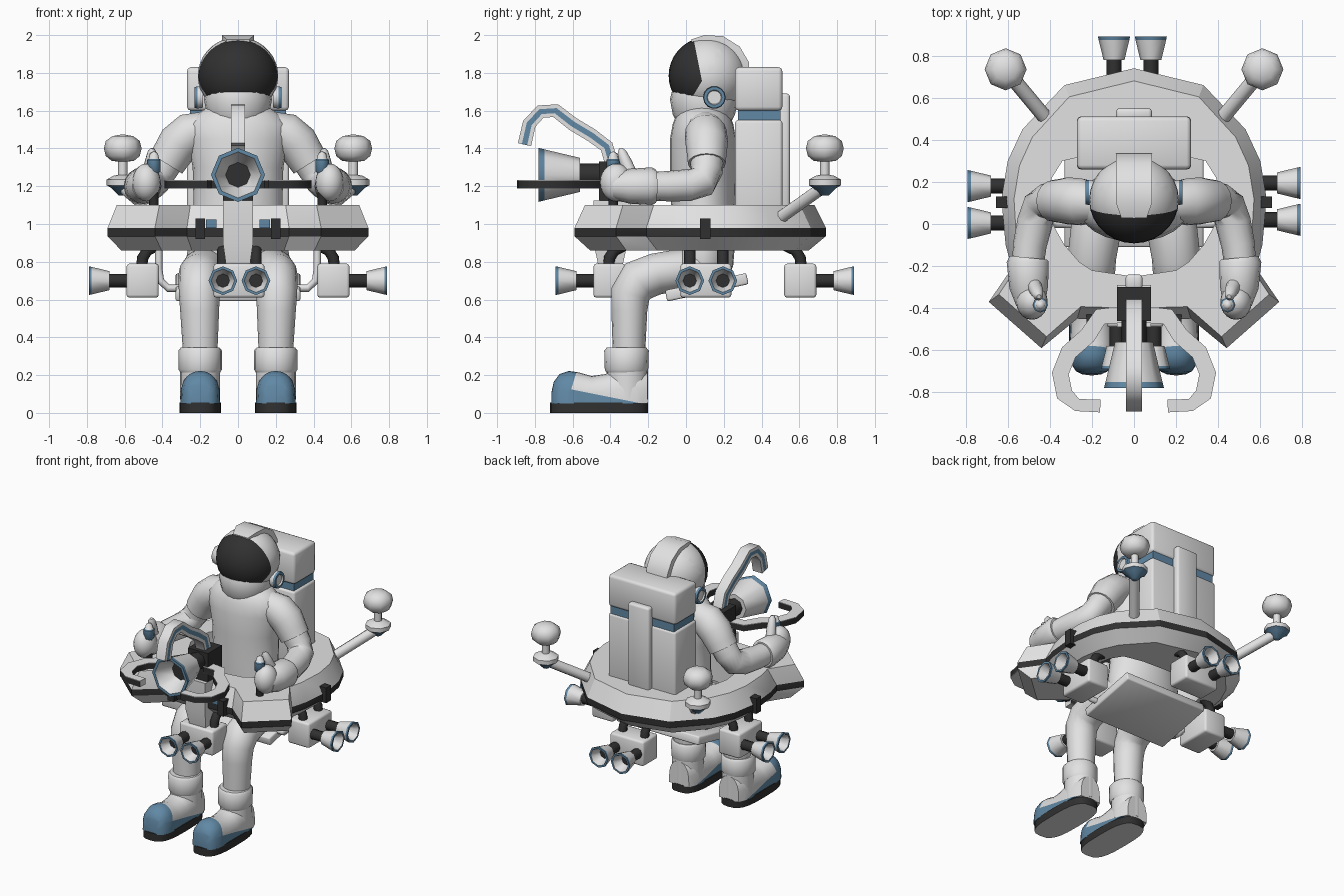
import bpy, bmesh, math
from mathutils import Vector, Matrix

cube = bpy.data.objects.get("Cube")
if cube:
    bpy.data.objects.remove(cube)

WHITE, BLACK, BLUE = 0, 1, 2
X, Y, Z = Vector((1, 0, 0)), Vector((0, 1, 0)), Vector((0, 0, 1))
ID = Matrix.Identity(4)


def material(name, rgb):
    m = bpy.data.materials.new(name)
    m.use_nodes = True
    m.diffuse_color = (*rgb, 1)
    m.node_tree.nodes["Principled BSDF"].inputs["Base Color"].default_value = (*rgb, 1)
    return m


MATS = [material("suit_white", (.76, .76, .76)),
        material("black", (.03, .03, .03)),
        material("steel_blue", (.12, .25, .38))]


def finish(name, bm, M=ID, mirror=False, angle=48):
    bmesh.ops.remove_doubles(bm, verts=bm.verts, dist=1e-5)
    bmesh.ops.recalc_face_normals(bm, faces=bm.faces)
    bm.transform(M)
    me = bpy.data.meshes.new(name)
    bm.to_mesh(me)
    bm.free()
    for m in MATS:
        me.materials.append(m)
    me.shade_smooth()
    me.set_sharp_from_angle(angle=math.radians(angle))
    ob = bpy.data.objects.new(name, me)
    bpy.context.collection.objects.link(ob)
    if mirror:
        ob.modifiers.new("Mirror", 'MIRROR').use_mirror_merge = False
    return ob


def loft(rings, mat=lambda i, j: 0, closed=False, caps=None):
    """Skin a list of equal rings; caps are the two end materials."""
    bm = bmesh.new()
    vs = [[bm.verts.new(p) for p in r] for r in rings]
    n = len(vs[0])
    for i in range(len(vs) if closed else len(vs) - 1):
        a, b = vs[i], vs[(i + 1) % len(vs)]
        for j in range(n):
            k = (j + 1) % n
            bm.faces.new((a[j], a[k], b[k], b[j])).material_index = mat(i, j)
    for r, m in zip((vs[0], vs[-1]), caps or ()):
        if (r[0].co - r[n // 2].co).length > 1e-4:
            bm.faces.new(r).material_index = m
    return bm


def circle(n):
    return [(math.cos(math.tau * k / n), math.sin(math.tau * k / n)) for k in range(n)]


def sweep(name, pts, sizes, section=None, ref=X, mat=lambda i, j: 0, **kw):
    """Carry a section along a path; sizes are (across, along ref) half widths."""
    pts = [Vector(p) for p in pts]
    if not isinstance(sizes, list):
        sizes = [sizes] * len(pts)
    rings = []
    for i, p in enumerate(pts):
        t = (pts[min(i + 1, len(pts) - 1)] - pts[max(i - 1, 0)]).normalized()
        u = t.cross(ref).normalized()
        v = u.cross(t)
        s = sizes[i] if isinstance(sizes[i], tuple) else (sizes[i], sizes[i])
        rings.append([p + u * a * s[0] + v * b * s[1] for a, b in section or circle(16)])
    return finish(name, loft(rings, mat, caps=(0, 0)) if mat(0, 0) == 0
                  else loft(rings, mat, caps=(1, 1)), **kw)


def lathe(name, profile, mats, loc=(0, 0, 0), axis=Z, sides=8, M=ID, **kw):
    rings = [[(r * c, r * s, h) for c, s in circle(sides)] for h, r in profile]
    T = Matrix.Translation(loc) @ axis.to_track_quat('Z', 'Y').to_matrix().to_4x4()
    return finish(name, loft(rings, lambda i, j: mats[i], caps=(mats[0], mats[-1])), M @ T, **kw)


def box(name, lo, hi, mat=WHITE, bevel=0.0, M=ID, **kw):
    lo, hi = Vector(lo), Vector(hi)
    bm = bmesh.new()
    bmesh.ops.create_cube(bm, size=1, matrix=Matrix.Translation((lo + hi) / 2) @ Matrix.Diagonal((*(hi - lo), 1)))
    if bevel:
        bmesh.ops.bevel(bm, geom=bm.edges[:], offset=bevel, segments=2, profile=.5, affect='EDGES')
    for f in bm.faces:
        f.material_index = mat
    return finish(name, bm, M, **kw)


def paint(bm, planes, rule, mat):
    """Cut along planes, then colour the faces that satisfy the rule."""
    for co, no in planes:
        bmesh.ops.bisect_plane(bm, geom=bm.verts[:] + bm.edges[:] + bm.faces[:], plane_co=co, plane_no=no)
    for f in bm.faces:
        if rule(f.calc_center_median()):
            f.material_index = mat


def ball(name, loc, radii, **kw):
    bm = bmesh.new()
    bmesh.ops.create_uvsphere(bm, u_segments=20, v_segments=12, radius=1)
    return finish(name, bm, Matrix.Translation(loc) @ Matrix.Diagonal((*radii, 1)), **kw)


# Ring platform with two console wings: (inner x, y, outer x, y)
half = [(0, -.25, 0, -.46), (.2, -.22, .27, -.45), (.26, -.18, .44, -.59), (.33, -.1, .69, -.37),
        (.37, -.03, .58, -.21), (.4, .03, .61, -.1), (.41, .12, .63, .12), (.39, .22, .6, .3),
        (.34, .3, .53, .45), (.2, .33, .33, .66), (0, .34, 0, .74)]
stations = half + [(-a, b, -c, d) for a, b, c, d in half[-2:0:-1]]
rings = []
for a, b, c, d in stations:
    inner, outer = Vector((a, b, 0)), Vector((c, d, 0))
    n = (inner - outer).normalized()
    rings.append([inner + Z * .86, inner + Z * 1.1, outer + n * .06 + Z * 1.1,
                  outer + Z * .98, outer + Z * .935, outer + n * .09 + Z * .86])
finish("ring_platform", loft(rings, lambda i, j: BLACK if j == 3 else WHITE, closed=True), angle=25)
box("side_clasps", (.6, .075, .92), (.655, .13, 1.03), BLACK, mirror=True)
box("front_clasps", (.175, -.485, .92), (.225, -.43, 1.03), BLACK, mirror=True)
box("front_labels", (.115, -.465, .98), (.17, -.455, 1.025), BLUE, mirror=True)

# Seat and its brackets
box("seat", (-.33, -.22, -.03), (.33, .22, .03), bevel=.01,
    M=Matrix.Translation((0, .11, .665)) @ Matrix.Rotation(math.radians(12), 4, 'X'))
sweep("seat_brackets", [(.28, 0, .66), (.37, 0, .66), (.41, 0, .7), (.42, 0, .76), (.42, 0, .9)],
      .02, circle(8), ref=Y, mirror=True)

# Four thruster pods
for side, deg in (("left", 0), ("back", 90), ("right", 180), ("front", -90)):
    M = Matrix.Translation((0, .1, 0)) @ Matrix.Rotation(math.radians(deg), 4, 'Z')
    box(side + "_pod", (.42, -.13, .61), (.59, .14, .79), bevel=.015, M=M)
    for y in (-.08, .095):
        lathe(side + "_nozzle", [(0, .036), (.09, .036), (.09, .05), (.185, .073), (.2, .076), (.2, .062), (.13, .036), (.13, 0)],
              [BLACK, WHITE, WHITE, BLUE, BLUE, WHITE, BLACK], (.59, y, .7), X, M=M)
        sweep(side + "_post", [(.51, y, .77), (.505, y, .82), (.48, y, .86), (.42, y, .89)], .03,
              circle(8), ref=Y, mat=lambda i, j: BLACK, M=M)

# Rear antennas
sweep("antenna_arms", [(.4, .48, 1.02), (.6, .72, 1.19)], .035, circle(8), ref=Z, mirror=True)
lathe("antennas", [(1.15, .02), (1.19, .06), (1.205, .085), (1.235, .085), (1.255, .05), (1.26, .026), (1.33, .026),
                   (1.335, .06), (1.36, .09), (1.4, .1), (1.44, .09), (1.465, .055), (1.475, 0)],
      [BLUE, BLUE, WHITE, WHITE] + [WHITE] * 8, (.61, .735, 0), mirror=True)

# Centre console, lamp and three-fingered grabber
square = [(-1, -1), (1, -1), (1, 1), (-1, 1)]
sweep("console_column", [(0, -.4, .76), (0, -.4, .9), (0, -.39, 1.12)], [(.06, .06), (.09, .08), (.1, .08)], square)
box("console_block", (-.08, -.46, 1.1), (.08, -.3, 1.33), BLACK)
box("console_hump", (-.04, -.31, 1.05), (.04, -.24, 1.18), bevel=.015)
lathe("lamp", [(0, .06), (.1, .06), (.1, .09), (.29, .135), (.32, .143), (.32, .122), (.2, .066), (.2, 0)],
      [BLACK, WHITE, WHITE, BLUE, BLUE, WHITE, BLACK], (0, -.46, 1.26), -Y)


def striped(f):
    return [(-1, -1), (1, -1), (1, -f), (1, f), (1, 1), (-1, 1), (-1, f), (-1, -f)]


sweep("grabber_sides", [(.05, -.43, 1.21), (.16, -.44, 1.21), (.22, -.53, 1.21), (.31, -.61, 1.21), (.35, -.71, 1.21),
                        (.33, -.81, 1.21), (.27, -.86, 1.21), (.16, -.865, 1.21)],
      [(.04, .022)] * 6 + [(.03, .022)] * 2, striped(.85), ref=Z,
      mat=lambda i, j: BLACK if j in (2, 6) else WHITE, mirror=True)
sweep("grabber_top", [(0, -.39, 1.31), (0, -.42, 1.41), (0, -.5, 1.47), (0, -.6, 1.53), (0, -.69, 1.6), (0, -.77, 1.595),
                      (0, -.83, 1.53), (0, -.855, 1.42)],
      (.036, .037), [(b, a) for a, b in striped(.4)], mat=lambda i, j: BLUE if j in (2, 6) else WHITE)

# Backpack
box("pack_lower", (-.27, .26, .95), (.27, .51, 1.55), bevel=.015)
box("pack_band", (-.255, .275, 1.53), (.255, .5, 1.62), BLUE)
box("pack_upper", (-.27, .26, 1.6), (.27, .51, 1.83), bevel=.02)
box("pack_spine", (-.085, .49, 1.05), (.085, .55, 1.69), bevel=.015)

# Torso and neck ring
body = [(.7, .13, .24), (.78, .16, .28), (.9, .17, .26), (1.1, .17, .235), (1.3, .175, .24),
        (1.45, .175, .27), (1.53, .16, .27), (1.58, .14, .22), (1.62, .11, .16)]
sweep("torso", [(0, .09, z) for z, a, b in body], [(a, b) for z, a, b in body], circle(24))
lathe("neck_ring", [(1.55, .15), (1.58, .165), (1.66, .18), (1.7, .17)], [WHITE] * 3, (0, .095, 0), sides=20)

# Helmet with visor cut into it
bm = bmesh.new()
bmesh.ops.create_uvsphere(bm, u_segments=28, v_segments=18, radius=1)
bm.transform(Matrix.Translation((0, .115, 1.785)) @ Matrix.Diagonal((.213, .207, .205, 1)))
cuts = [(Vector((0, .08, 1.78)), Vector((0, 1, .2))), (Vector((0, .08, 1.75)), Vector((0, 1, -.6))),
        (Vector((0, 0, 1.66)), Vector((0, 0, -1)))]
paint(bm, cuts, lambda c: all((c - co).dot(no) < 0 for co, no in cuts), BLACK)
finish("helmet", bm)
sweep("helmet_crest", [(0, .03, 1.965), (0, .1, 1.98), (0, .19, 1.975), (0, .27, 1.925), (0, .315, 1.85), (0, .325, 1.72)],
      [(.012, .06)] + [(.02, .085)] * 4 + [(.012, .06)], square)
lathe("ear_pieces", [(0, .055), (.03, .06), (.045, .056), (.045, .04), (.035, .036)], [WHITE, BLUE, BLUE, WHITE],
      (.185, .15, 1.67), X, sides=14, mirror=True)

# Arms, gauntlets and hands
sweep("arms", [(.2, .1, 1.48), (.3, .11, 1.44), (.36, .11, 1.36), (.41, .11, 1.28), (.445, .085, 1.225),
               (.47, .01, 1.205), (.495, -.1, 1.2), (.505, -.2, 1.2)],
      [.09, .1, .09, .085, .086, .085, .08, .075], mirror=True)
sweep("sleeves", [(.16, .1, 1.51), (.25, .105, 1.48), (.315, .11, 1.425), (.355, .11, 1.36), (.38, .11, 1.32)],
      [.09, .112, .112, .104, .1], mirror=True)
sweep("gauntlets", [(.503, -.16, 1.2), (.505, -.18, 1.2), (.5, -.3, 1.2), (.49, -.38, 1.2)],
      [.088, .1, .092, .07], mirror=True)
ball("hands", (.485, -.37, 1.22), (.075, .085, .1), mirror=True)
sweep("thumbs", [(.475, -.29, 1.26), (.462, -.32, 1.33), (.455, -.34, 1.38), (.452, -.345, 1.4)],
      [.035, .032, .024, .01], circle(10), mirror=True)
lathe("joysticks", [(1.08, .025), (1.27, .025), (1.28, .036), (1.34, .036), (1.345, .028), (1.375, .02), (1.385, 0)],
      [BLACK, BLUE, BLUE, BLUE, WHITE, WHITE], (.445, -.385, 0), mirror=True)

# Legs
sweep("legs", [(.15, .12, .75), (.18, -.02, .76), (.2, -.16, .735), (.203, -.25, .7), (.205, -.295, .63),
               (.203, -.3, .54), (.2, -.302, .3)],
      [(.11, .12), (.11, .12), (.11, .115), (.115, .112), (.105, .108), (.095, .103), (.085, .09)], mirror=True)
sweep("boot_shafts", [(.2, -.31, .07), (.2, -.31, .24)], (.108, .106), mirror=True)
sweep("boot_cuffs", [(.2, -.315, .215), (.2, -.315, .23), (.2, -.315, .33), (.2, -.315, .345)],
      [(.108, .106), (.115, .115), (.118, .115), (.105, .103)], mirror=True)

# Boots: arched sections from toe to heel, blue toe cap sweeping back
foot = [(-.712, .05, .06), (-.7, .075, .115), (-.67, .095, .155), (-.62, .104, .172), (-.57, .105, .165),
        (-.5, .103, .145), (-.43, .104, .155), (-.35, .106, .18), (-.26, .104, .18), (-.205, .08, .17)]
arch = [math.pi * k / 12 for k in range(13)]
bm = loft([[(.2 + w * math.cos(a), y, .05 + h * math.sin(a) ** .6) for a in arch] for y, w, h in foot], caps=(0, 0))
toe = (Vector((0, -.585, .2)), Vector((0, 1, -.3)))
wedge = (Vector((0, -.56, .115)), Vector((0, .2, 1)))
paint(bm, [toe, wedge], lambda c: (c - toe[0]).dot(toe[1]) < 0 or (c - wedge[0]).dot(wedge[1]) < 0, BLUE)
finish("boots", bm, mirror=True)


def power(v):
    return math.copysign(abs(v) ** .65, v)


outline = [(.2 + .11 * power(c), -.46 + .26 * power(s)) for c, s in circle(24)]
finish("soles", loft([[(x, y, z) for x, y in outline] for z in (0, .055)], lambda i, j: BLACK,
                     caps=(WHITE, BLACK)), mirror=True)
